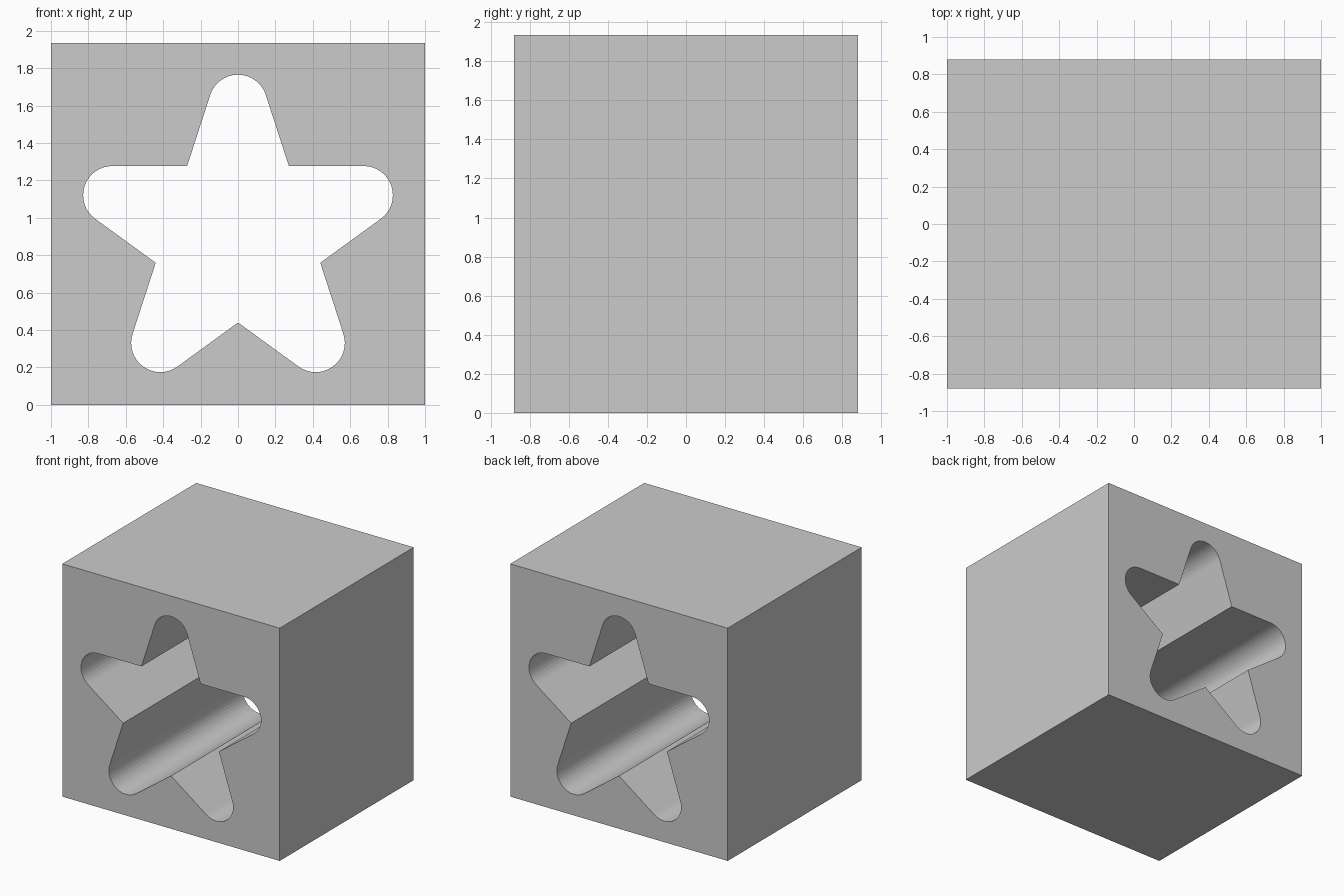
import bpy, bmesh
from math import sin, cos, radians

if "Cube" in bpy.data.objects:
    bpy.data.objects.remove(bpy.data.objects["Cube"])

WIDTH, DEPTH, HEIGHT = 2.0, 1.76, 1.935
CENTRE_Z, INNER_R, TIP_R = 0.9027, 0.4627, 0.156   # star centre, notch radius, tip rounding
ARC_STEPS = 16

# Star outline: five rounded tips with sharp notches between them
tip_dist = INNER_R * 2.618 - TIP_R / sin(radians(18))
star = []
for i in range(5):
    a = 90 + 72 * i
    cx, cz = tip_dist * cos(radians(a)), CENTRE_Z + tip_dist * sin(radians(a))
    for s in range(ARC_STEPS + 1):
        t = radians(a - 72 + 144 * s / ARC_STEPS)
        star.append((cx + TIP_R * cos(t), cz + TIP_R * sin(t)))
    n = radians(a + 36)
    star.append((INNER_R * cos(n), CENTRE_Z + INNER_R * sin(n)))

w = WIDTH / 2
block = [(-w, 0), (w, 0), (w, HEIGHT), (-w, HEIGHT)]

# Fill the area between block outline and star outline
bm = bmesh.new()
edges = []
for loop in (block, star):
    verts = [bm.verts.new((x, 0, z)) for x, z in loop]
    edges += [bm.edges.new((v, verts[i - 1])) for i, v in enumerate(verts)]
bmesh.ops.triangle_fill(bm, edges=edges, use_beauty=True, normal=(0, -1, 0))
bmesh.ops.recalc_face_normals(bm, faces=bm.faces[:])

mesh = bpy.data.meshes.new("star_hole_block")
bm.to_mesh(mesh)
bm.free()
obj = bpy.data.objects.new("star_hole_block", mesh)
bpy.context.collection.objects.link(obj)

# Give the profile its depth, centred on y = 0
solid = obj.modifiers.new("depth", 'SOLIDIFY')
solid.thickness = DEPTH
solid.offset = 0
